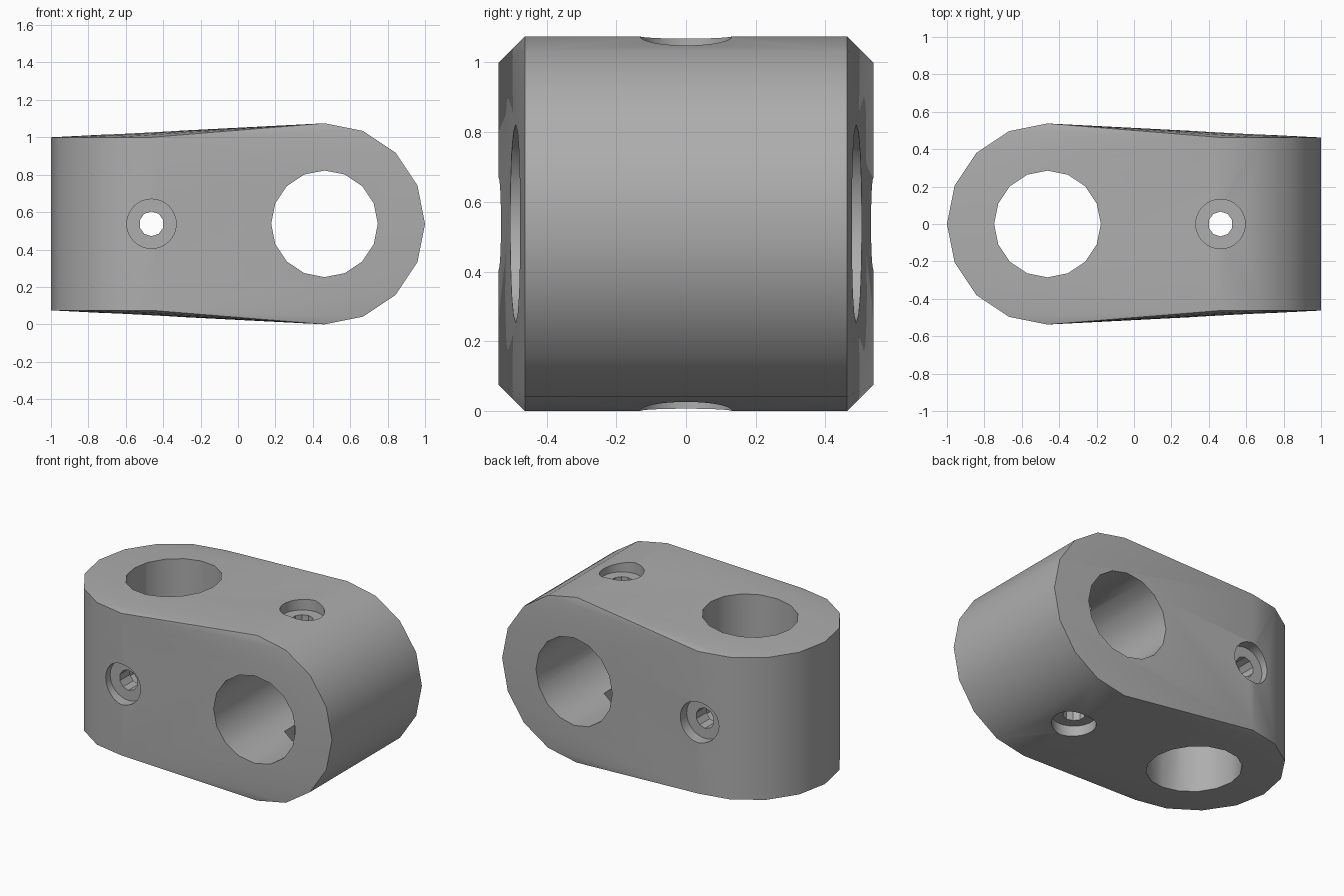
import bpy, bmesh, math
from mathutils import Matrix

cube = bpy.data.objects.get("Cube")
if cube:
    bpy.data.objects.remove(cube, do_unlink=True)

MID = 0.5375      # centre height, also the outer radius
OFF = 0.4625      # offset of each bore, also half the barrel length
BORE = 0.285

metal = bpy.data.materials.new("plain grey")
metal.use_nodes = True
grey = (0.42, 0.42, 0.42, 1)
metal.diffuse_color = grey
metal.node_tree.nodes["Principled BSDF"].inputs["Base Color"].default_value = grey


def ring(axis, x, radius, h, sides):
    """Points of a polygon across the given axis, h from the centre."""
    pts = []
    for i in range(sides):
        t = math.tau * i / sides
        a, b = x + radius * math.sin(t), radius * math.cos(t)
        pts.append((a, b, MID + h) if axis == "z" else (a, h, MID + b))
    return pts


def hull_object(name, points):
    bm = bmesh.new()
    for p in points:
        bm.verts.new(p)
    bmesh.ops.convex_hull(bm, input=bm.verts)
    bmesh.ops.dissolve_limit(bm, angle_limit=0.001, verts=bm.verts, edges=bm.edges)
    bmesh.ops.recalc_face_normals(bm, faces=bm.faces)
    mesh = bpy.data.meshes.new(name)
    bm.to_mesh(mesh)
    bm.free()
    mesh.materials.append(metal)
    obj = bpy.data.objects.new(name, mesh)
    bpy.context.collection.objects.link(obj)
    return obj


def barrel(axis, x, radius, h0, h1, sides):
    return ring(axis, x, radius, h0, sides) + ring(axis, x, radius, h1, sides)


# Body: two crossed barrels wrapped in one skin
body = hull_object("clamp_body",
                   barrel("z", -OFF, MID, -OFF, OFF, 16) +
                   barrel("y", OFF, MID, -OFF, OFF, 16))
bpy.context.view_layer.objects.active = body
body.select_set(True)


def drill(name, *spec):
    cutter = hull_object(name, barrel(*spec))
    cutter.hide_render = True
    mod = body.modifiers.new(name, "BOOLEAN")
    mod.operation, mod.solver, mod.object = "DIFFERENCE", "EXACT", cutter
    bpy.ops.object.modifier_apply(modifier=name)
    bpy.data.objects.remove(cutter, do_unlink=True)


for rod_axis, bolt_axis, x in (("z", "y", -OFF), ("y", "z", OFF)):
    # Rod bore, and the bolt hole crossing it
    drill("rod_bore", rod_axis, x, BORE, -1, 1, 16)
    drill("bolt_hole", bolt_axis, x, 0.066, -1, 1, 10)
    # Hexagonal nut pocket inside the bore
    drill("nut_pocket", bolt_axis, x, 0.105, -0.36, 0.36, 6)
    # Round recess at each end of the bolt hole
    for side in (-1, 1):
        drill("bolt_recess", bolt_axis, x, 0.132, side * 0.465, side * 0.8, 32)

bpy.ops.object.shade_smooth_by_angle(angle=math.radians(30))
